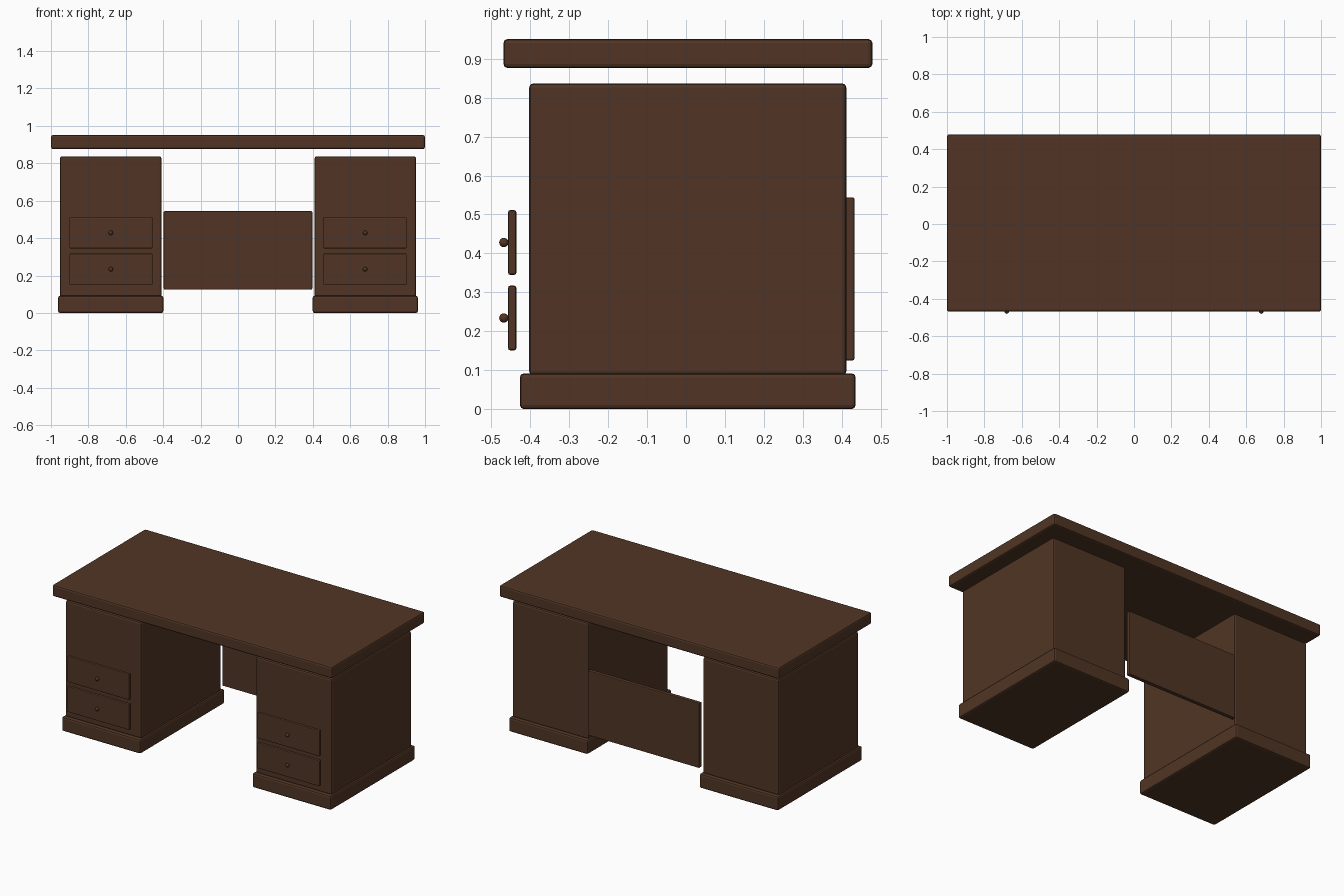
import bpy

if "Cube" in bpy.data.objects:
    bpy.data.objects.remove(bpy.data.objects["Cube"])

wood = bpy.data.materials.new("dark walnut wood")
wood.diffuse_color = (0.082, 0.036, 0.018, 1)
wood.use_nodes = True
wood.node_tree.nodes["Principled BSDF"].inputs["Base Color"].default_value = wood.diffuse_color


def box(name, x, y, z, bevel):
    """Bevelled box from (min, max) ranges on each axis."""
    bpy.ops.mesh.primitive_cube_add(
        size=1, location=[(a + b) / 2 for a, b in (x, y, z)])
    ob = bpy.context.object
    ob.name = name
    ob.scale = [b - a for a, b in (x, y, z)]
    bpy.ops.object.transform_apply(location=False, rotation=False, scale=True)
    mod = ob.modifiers.new("edge bevel", 'BEVEL')
    mod.width = bevel
    mod.segments = 2
    ob.data.materials.append(wood)
    return ob


# Desk top and rear modesty panel
box("desk_top", (-1, 1), (-0.469, 0.479), (0.876, 0.951), 0.011)
box("modesty_panel", (-0.397, 0.397), (0.406, 0.433), (0.125, 0.544), 0.005)

for side, s in (("left", -1), ("right", 1)):
    def span(a, b):
        return tuple(sorted((s * a, s * b)))

    # Cabinet on its plinth
    box(side + "_pedestal", span(0.409, 0.952), (-0.403, 0.412), (0.086, 0.837), 0.011)
    box(side + "_plinth", span(0.399, 0.962), (-0.427, 0.436), (0, 0.092), 0.011)

    # Drawer fronts with round knobs
    for level, zc in (("lower", 0.234), ("upper", 0.428)):
        box(f"{side}_{level}_drawer", span(0.457, 0.902),
            (-0.457, -0.436), (zc - 0.083, zc + 0.083), 0.005)
        bpy.ops.mesh.primitive_uv_sphere_add(
            segments=16, ring_count=10, radius=0.012,
            location=(s * 0.68, -0.468, zc))
        knob = bpy.context.object
        knob.name = f"{side}_{level}_knob"
        knob.data.materials.append(wood)
        bpy.ops.object.shade_smooth()
